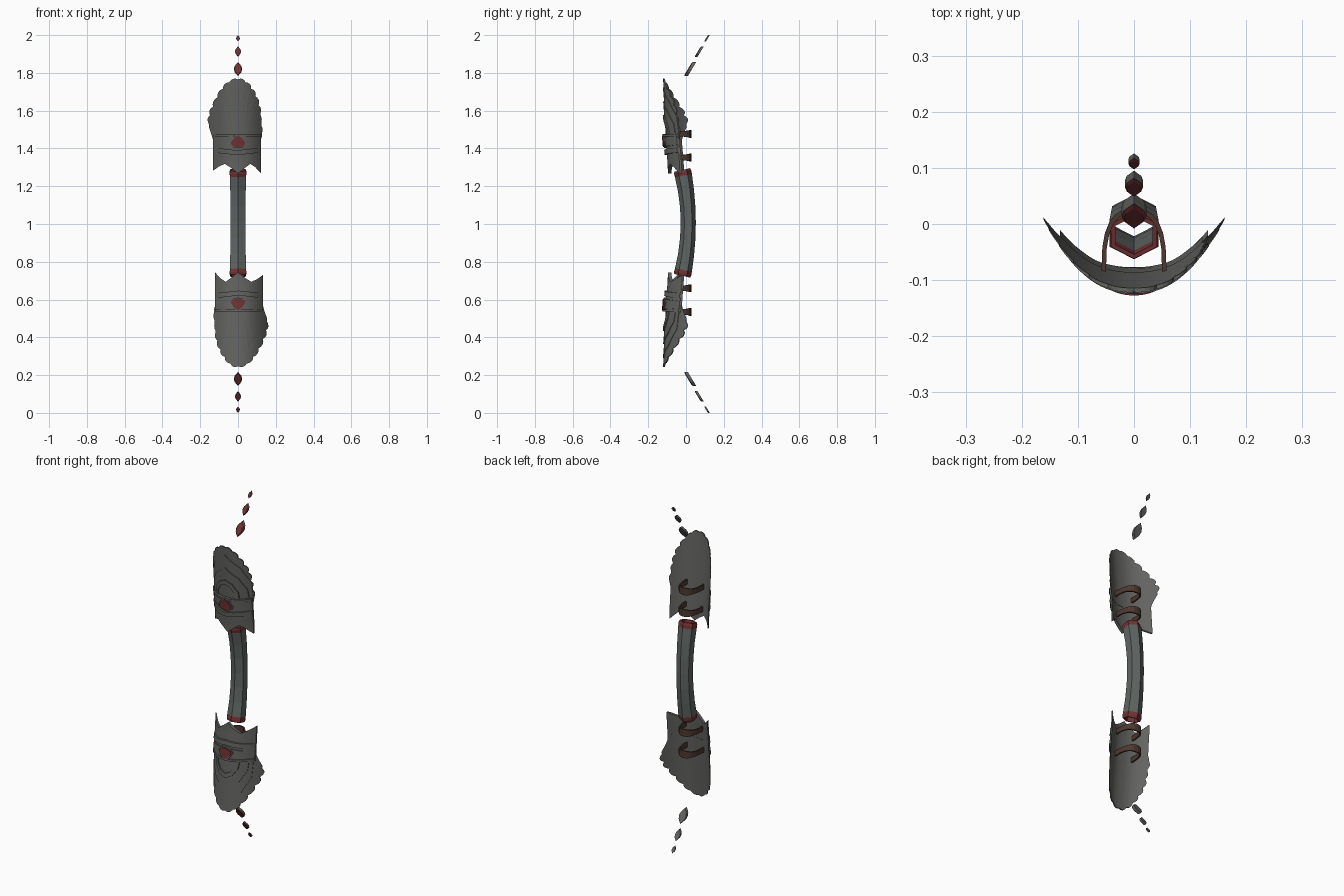
import bpy, bmesh, math
from mathutils import Vector, Matrix

cube = bpy.data.objects.get("Cube")
if cube:
    bpy.data.objects.remove(cube, do_unlink=True)


def material(name, rgb):
    m = bpy.data.materials.new(name)
    m.use_nodes = True
    m.diffuse_color = (*rgb, 1)
    bsdf = m.node_tree.nodes["Principled BSDF"]
    bsdf.inputs["Base Color"].default_value = (*rgb, 1)
    bsdf.inputs["Roughness"].default_value = 0.6
    return m


STEEL = material("dark_steel", (0.125, 0.125, 0.12))
GRIP = material("grip_grey", (0.115, 0.13, 0.122))
RED = material("deep_red", (0.17, 0.032, 0.034))
LEATHER = material("brown_leather", (0.075, 0.04, 0.03))

# Half turn about the depth axis that carries the upper half to the lower half
MID = 1.006


def half_turn(mid):
    shift = Matrix.Translation((0, 0, mid))
    return shift @ Matrix.Rotation(math.pi, 4, 'Y') @ shift.inverted()


def finish(name, bm, mats, turn=None):
    if turn:
        bm.transform(turn)
    bmesh.ops.remove_doubles(bm, verts=bm.verts, dist=0.00005)
    bmesh.ops.recalc_face_normals(bm, faces=bm.faces)
    mesh = bpy.data.meshes.new(name)
    bm.to_mesh(mesh)
    bm.free()
    for m in mats:
        mesh.materials.append(m)
    ob = bpy.data.objects.new(name, mesh)
    bpy.context.scene.collection.objects.link(ob)
    return ob


def grid_faces(bm, grid, mat=0):
    for a, b in zip(grid, grid[1:]):
        for i in range(len(a) - 1):
            quad = list(dict.fromkeys((a[i], a[i + 1], b[i + 1], b[i])))
            bm.faces.new(quad).material_index = mat


def guard_y(x, z):
    """Depth of the curved, leaning guard surface."""
    lean = min(max((z - 1.3) / 0.47, 0), 1)
    return -0.08 - 0.038 * lean + 0.1 * (abs(x) / 0.155) ** 2.4


def dense(line, k=3):
    pts = [Vector(p) for p in line]
    out = [a.lerp(b, j / k) for a, b in zip(pts, pts[1:]) for j in range(k)]
    return out + [pts[-1]]


def mirrored(half):
    """Complete a left-to-centre outline."""
    return half + [(-x, z) for x, z in reversed(half[:-1])]


def plate(name, top, bottom, rise, mat, turn, rows=6, back=0.0, k=3, fade=0.5):
    """Solid curved plate lofted between two outlines given as (x, z)."""
    bm = bmesh.new()
    top, bottom = dense(top, k), dense(bottom, k)

    def sheet(offset):
        grid = []
        for r in range(rows + 1):
            row = []
            for t, b in zip(top, bottom):
                x, z = b.lerp(t, r / rows)
                lift = offset * (1 - fade * min(abs(x) / 0.13, 1) ** 2)
                row.append(bm.verts.new((x, guard_y(x, z) - lift, z)))
            grid.append(row)
        return grid

    front, rear = sheet(rise), sheet(back)
    grid_faces(bm, front)
    grid_faces(bm, rear)
    for pair in ((front[0], rear[0]), (front[-1], rear[-1]),
                 ([r[0] for r in front], [r[0] for r in rear]),
                 ([r[-1] for r in front], [r[-1] for r in rear])):
        grid_faces(bm, pair)
    return finish(name, bm, [mat], turn)


def scalloped(line, bulge=0.011):
    """Turn each span of an outline into a rounded feather tip."""
    out = []
    for a, b in zip(line, line[1:]):
        a, b = Vector(a), Vector(b)
        n = Vector((a.y - b.y, b.x - a.x)).normalized()
        for j in range(5):
            t = j / 5
            out.append(a.lerp(b, t) + n * bulge * math.sin(math.pi * t) ** 0.7)
    return out + [Vector(line[-1])]


LEFT, RIGHT = -0.132, 0.122


def strip(z_edge, z_mid):
    """Full-width line sagging from the sides to the centre."""
    return [(LEFT + (RIGHT - LEFT) * i / 8, z_edge + (z_mid - z_edge) * (1 - abs(i - 4) / 4))
            for i in range(9)]


def strap(name, z, turn):
    """Leather loop behind the guard, slightly wider at its rear."""
    bm = bmesh.new()
    n = 12
    rings = []
    for i in range(n + 1):
        t = math.pi * i / n
        c, s = math.cos(t), max(math.sin(t), 0)
        h = 0.014 + 0.007 * s ** 4
        ring = []
        for grow, dz in ((0, -h), (0.008, -h), (0.008, h), (0, h)):
            x = math.copysign(abs(c) ** 0.8, c) * (0.05 + grow)
            ring.append(bm.verts.new((x, -0.085 + (0.105 + grow) * s ** 0.7, z + dz)))
        rings.append(ring + ring[:1])
    grid_faces(bm, rings)
    bm.faces.new(rings[0][:4])
    bm.faces.new(rings[-1][:4])
    finish(name, bm, [LEATHER], turn)


def floating_gem(name, y, z, width, height, slope, turn):
    """Six-sided leaning plate with a red inset face in front."""
    bm = bmesh.new()
    outline = [(0, 1), (0.8, 0.45), (1, 0), (0.8, -0.45), (0, -1),
               (-0.8, -0.45), (-1, 0), (-0.8, 0.45)]
    loops = []
    for scale, depth in ((0.8, -0.55), (1, -0.35), (1, 0.45)):
        loops.append([bm.verts.new((px * width * scale, y + depth * width + pz * height * scale * slope,
                                    z + pz * height * scale)) for px, pz in outline])
    bm.faces.new(loops[0]).material_index = 1
    bm.faces.new(loops[2])
    grid_faces(bm, [l + l[:1] for l in loops[:2]], 1)
    grid_faces(bm, [l + l[:1] for l in loops[1:]])
    finish(name, bm, [STEEL, RED], turn)


for side, turn in (("upper", None), ("lower", half_turn(MID))):
    # Feather-edged backing sheet, flared on one side
    edge = scalloped([(-0.132, 1.495), (-0.152, 1.53), (-0.148, 1.575), (-0.132, 1.62),
                      (-0.108, 1.67), (-0.08, 1.715), (-0.046, 1.75), (0, 1.765),
                      (0.04, 1.75), (0.07, 1.715), (0.092, 1.675), (0.108, 1.63),
                      (0.114, 1.58), (0.116, 1.53), (0.122, 1.475)])
    base = [(max(LEFT, min(RIGHT, -0.132 + 0.254 * i / (len(edge) - 1))), 1.42)
            for i in range(len(edge))]
    plate(side + "_feather_sheet", edge, base, 0.004, STEEL, turn, rows=8, back=-0.004, k=1)

    # Overlapping chevron layers
    for i, half in enumerate((
            [(-0.126, 1.46), (-0.122, 1.57), (-0.082, 1.655), (0, 1.722)],
            [(-0.112, 1.46), (-0.107, 1.53), (-0.072, 1.595), (0, 1.648)])):
        top = mirrored(half)
        low = [(x * 0.9, 1.45) for x, z in top]
        low = [(-0.1 + 0.2 * j / (len(top) - 1), 1.45) for j in range(len(top))]
        plate(f"{side}_chevron_layer_{i + 1}", top, low, 0.008 + 0.005 * i, STEEL, turn)

    # Raised arch above the bands
    outer = mirrored([(-0.075, 1.46), (-0.07, 1.515), (-0.04, 1.56), (0, 1.578)])
    inner = [(x * 0.78, 1.45 + (z - 1.45) * 0.8) for x, z in outer]
    plate(side + "_arch", outer, inner, 0.02, STEEL, turn, rows=2)

    # Lower plate with pointed corners and centre
    hem = [(LEFT, 1.282), (-0.1, 1.305), (-0.07, 1.318), (-0.035, 1.296), (0, 1.268),
           (0.035, 1.296), (0.065, 1.318), (0.092, 1.3), (RIGHT, 1.268)]
    plate(side + "_skirt_plate", strip(1.48, 1.475), hem, 0.016, STEEL, turn, rows=5, back=-0.003)

    # Cross bands
    for i, (t, b) in enumerate((((1.475, 1.475), (1.462, 1.465)), ((1.46, 1.463), (1.42, 1.405)),
                                ((1.405, 1.39), (1.378, 1.365)))):
        plate(f"{side}_band_{i + 1}", strip(*t), strip(*b), (0.03, 0.023, 0.028)[i],
              STEEL, turn, rows=1)

    # Set stone and its frame
    for part, s, rise, mat in (("stone_frame", 1.2, 0.029, STEEL), ("stone", 1.0, 0.034, RED)):
        top = mirrored([(-0.038 * s, 1.43), (-0.02 * s, 1.433 + 0.022 * s), (0, 1.433 + 0.036 * s)])
        low = mirrored([(-0.036 * s, 1.42), (-0.018 * s, 1.433 - 0.024 * s), (0, 1.433 - 0.026 * s)])
        plate(f"{side}_{part}", top, low, rise, mat, turn, rows=2)

    # Leather loops
    for label, z in (("far", 1.477), ("near", 1.352)):
        strap(f"{side}_{label}_strap", z, turn)

    # Floating gems trailing away from the tip
    for label, y, z, w, h in (("large", 0.022, 1.82, 0.022, 0.037),
                              ("medium", 0.071, 1.913, 0.016, 0.028),
                              ("small", 0.111, 1.983, 0.01, 0.017)):
        floating_gem(f"{side}_{label}_gem", y, z, w, h, 0.6, half_turn(1.0) if turn else None)

# Hollow six-sided bowed grip with red end collars
bm = bmesh.new()
levels = [-0.28, -0.268, -0.25, -0.17, -0.085, 0, 0.085, 0.17, 0.25, 0.268, 0.28]


def grip_ring(dz, radius):
    y = 0.012 - 0.41 * dz * dz
    tilt = -0.82 * dz
    ring = []
    for i in range(6):
        a = math.pi / 2 + i * math.pi / 3
        px, py = radius * math.cos(a) * 1.12, radius * math.sin(a)
        ring.append(bm.verts.new((px, y + py, MID + dz - py * tilt)))
    return ring + ring[:1]


outside = [grip_ring(d, 0.04 + 0.075 * d * d - (0.004 if abs(d) > 0.275 else 0)) for d in levels]
inside = [grip_ring(d, 0.034) for d in levels]
for i in range(len(levels) - 1):
    collar = 1 if i in (0, 1, len(levels) - 3, len(levels) - 2) else 0
    grid_faces(bm, outside[i:i + 2], collar)
    grid_faces(bm, inside[i:i + 2], collar)
for end in (0, -1):
    grid_faces(bm, [outside[end], inside[end]], 1)
finish("grip", bm, [GRIP, RED])
